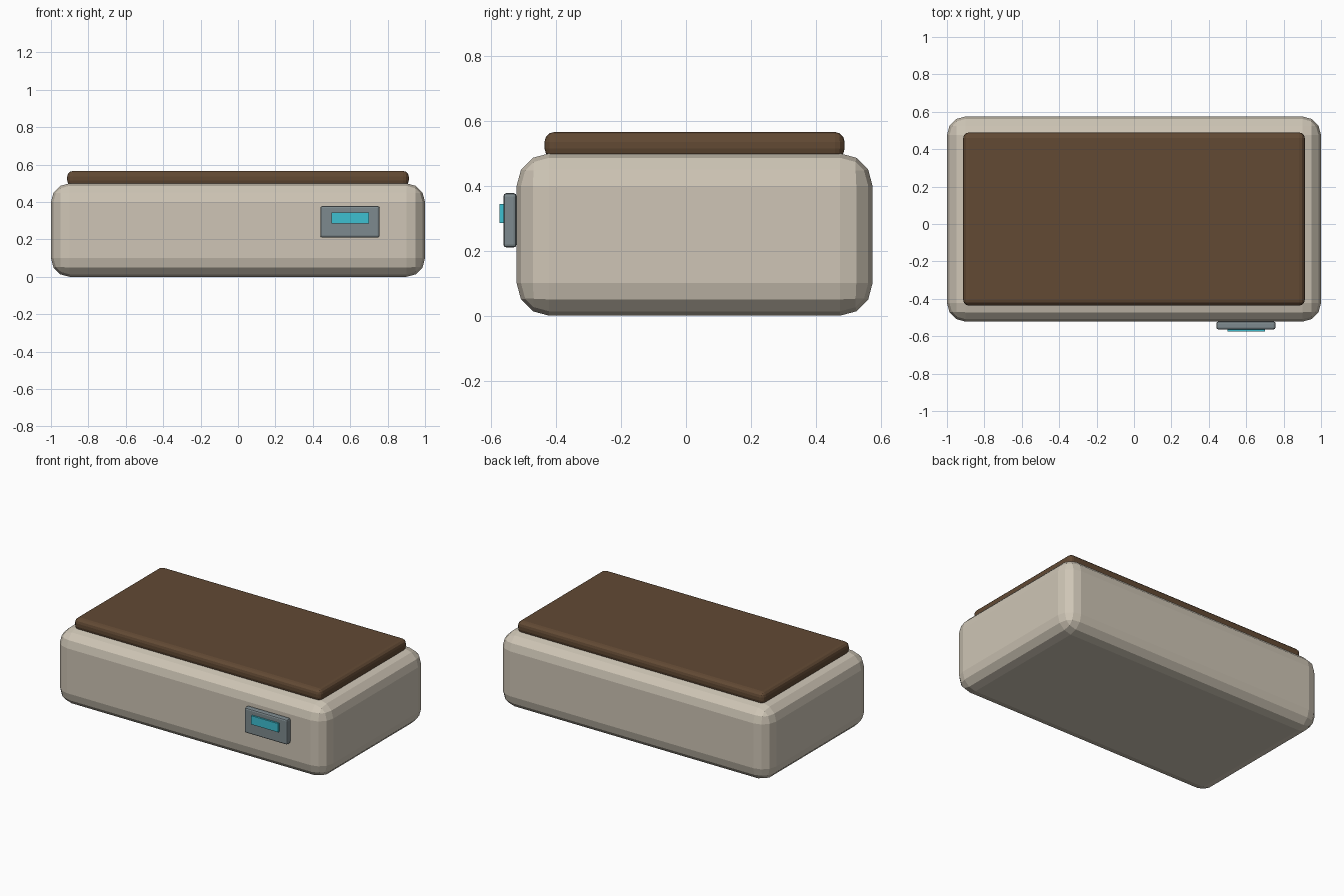
import bpy

if "Cube" in bpy.data.objects:
    bpy.data.objects.remove(bpy.data.objects["Cube"])


def lin(c):
    # screen colour (0-255) to linear
    return [(v / 255) ** 2.2 for v in c] + [1]


def rounded_box(name, lo, hi, bevel, segments, color):
    bpy.ops.mesh.primitive_cube_add(size=1, location=[(a + b) / 2 for a, b in zip(lo, hi)])
    ob = bpy.context.object
    ob.name = name
    ob.scale = [b - a for a, b in zip(lo, hi)]
    bpy.ops.object.transform_apply(location=False, rotation=False, scale=True)
    if bevel:
        mod = ob.modifiers.new("rounded_edges", 'BEVEL')
        mod.width = bevel
        mod.segments = segments
    mat = bpy.data.materials.new(name + "_color")
    mat.diffuse_color = lin(color)
    mat.use_nodes = True
    mat.node_tree.nodes["Principled BSDF"].inputs["Base Color"].default_value = mat.diffuse_color
    ob.data.materials.append(mat)
    return ob


# Main housing
rounded_box("body", (-1, -0.522, 0), (1, 0.575, 0.5), 0.1, 3, (205, 196, 180))
# Padded slab on top
rounded_box("top_pad", (-0.913, -0.436, 0.485), (0.913, 0.489, 0.566), 0.03, 3, (98, 75, 55))
# Control panel on the front face
rounded_box("control_panel", (0.44, -0.563, 0.21), (0.757, -0.522, 0.378), 0.01, 2, (125, 137, 141))
# Display set into the panel
rounded_box("display", (0.5, -0.575, 0.286), (0.7, -0.552, 0.344), 0, 0, (64, 190, 208))
